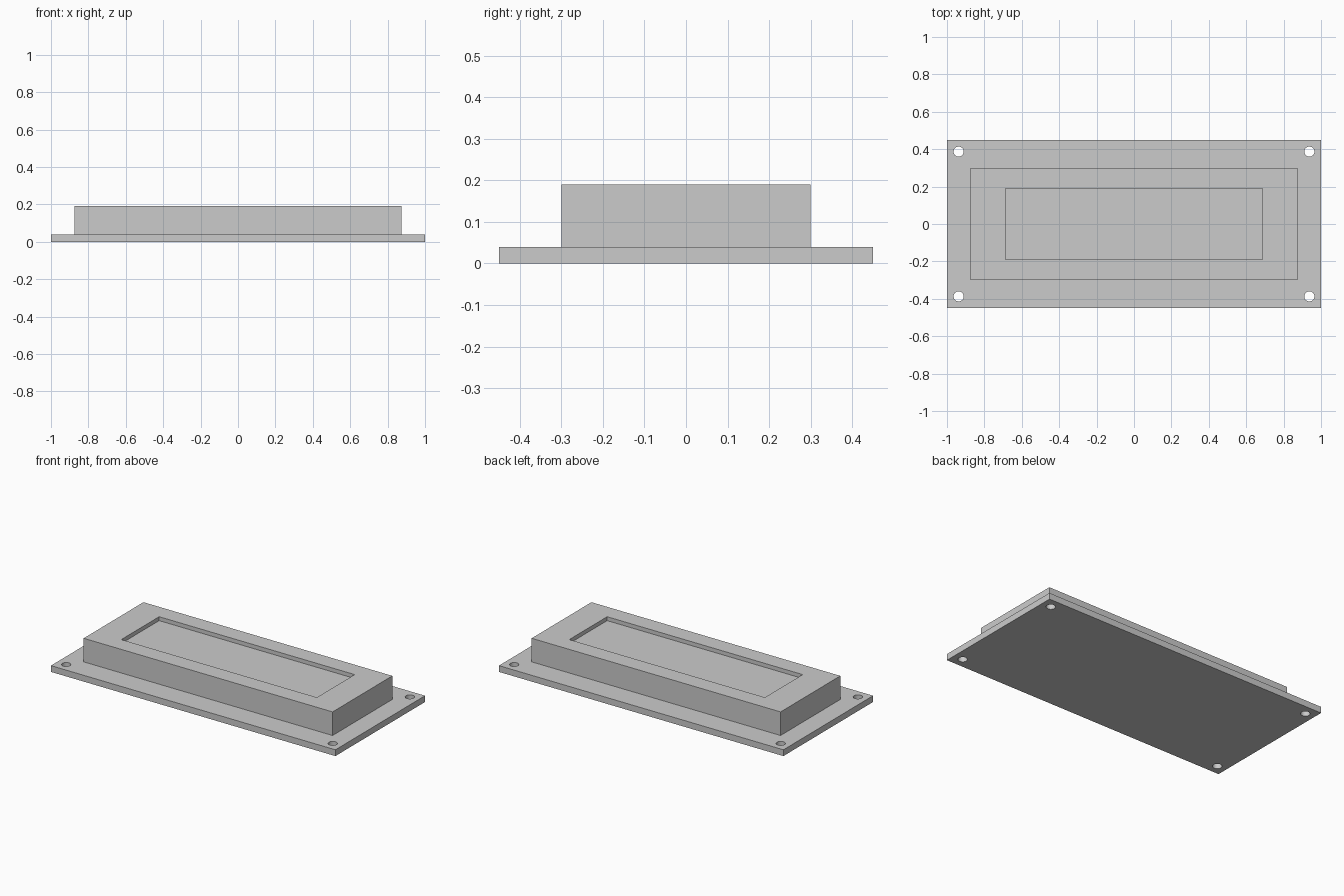
import bpy

if "Cube" in bpy.data.objects:
    bpy.data.objects.remove(bpy.data.objects["Cube"])

def box(name, size, z0, z1):
    bpy.ops.mesh.primitive_cube_add(size=1, location=(0, 0, (z0 + z1) / 2))
    ob = bpy.context.object
    ob.name = name
    ob.scale = (size[0], size[1], z1 - z0)
    bpy.ops.object.transform_apply(location=True, rotation=False, scale=True)
    return ob

def cut(target, cutter):
    mod = target.modifiers.new("cut", 'BOOLEAN')
    mod.operation = 'DIFFERENCE'
    mod.solver = 'EXACT'
    mod.object = cutter
    bpy.ops.object.select_all(action='DESELECT')
    bpy.context.view_layer.objects.active = target
    target.select_set(True)
    bpy.ops.object.modifier_apply(modifier=mod.name)
    bpy.data.objects.remove(cutter, do_unlink=True)

# Circuit board with four corner mounting holes
board = box("circuit_board", (2.0, 0.9), 0, 0.04)
for sx in (-1, 1):
    for sy in (-1, 1):
        bpy.ops.mesh.primitive_cylinder_add(vertices=32, radius=0.027, depth=0.2,
                                            location=(sx * 0.9375, sy * 0.387, 0.02))
        cut(board, bpy.context.object)
bpy.ops.object.shade_smooth_by_angle()

# Display housing with a shallow screen recess
housing = box("display_housing", (1.75, 0.6), 0.04, 0.19)
cut(housing, box("screen_cutter", (1.375, 0.38), 0.165, 0.3))
